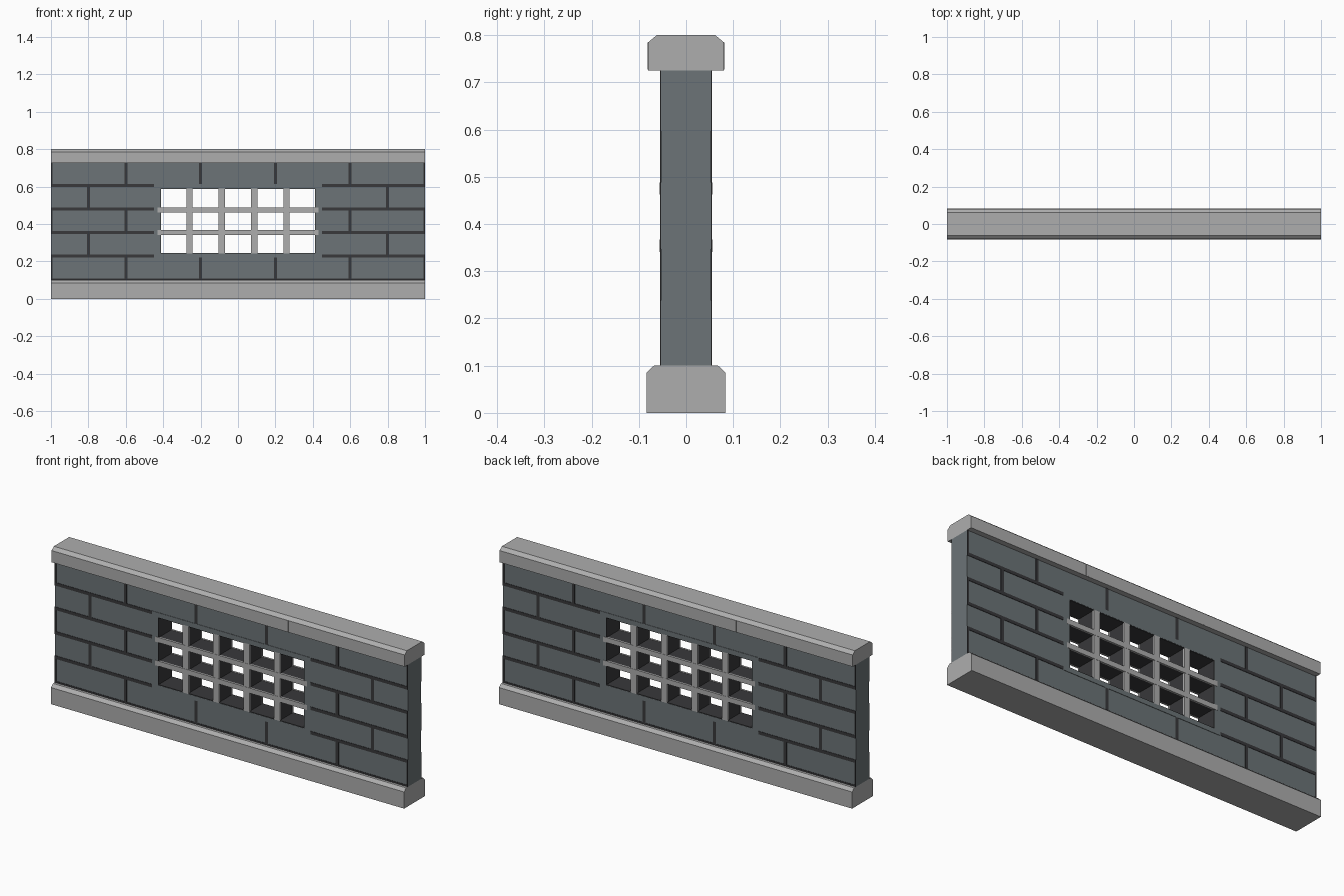
import bpy, bmesh

if "Cube" in bpy.data.objects:
    bpy.data.objects.remove(bpy.data.objects["Cube"])

def mat(name, c):
    m = bpy.data.materials.new(name)
    m.diffuse_color = (*c, 1)
    m.use_nodes = True
    m.node_tree.nodes["Principled BSDF"].inputs["Base Color"].default_value = m.diffuse_color
    return m

STONE = mat("light stone", (0.42, 0.42, 0.42))
SLATE = mat("slate brick", (0.150, 0.174, 0.184))
DARK = mat("dark mortar", (0.040, 0.040, 0.043))

def make(name, bm, material):
    bmesh.ops.recalc_face_normals(bm, faces=bm.faces)
    me = bpy.data.meshes.new(name)
    bm.to_mesh(me)
    bm.free()
    me.materials.append(material)
    bpy.context.collection.objects.link(bpy.data.objects.new(name, me))

def boxes(name, items, material):
    """items: (x0, x1, y0, y1, z0, z1)"""
    bm = bmesh.new()
    for x0, x1, y0, y1, z0, z1 in items:
        x0, x1 = max(x0, -1), min(x1, 1)
        vs = bmesh.ops.create_cube(bm, size=1)["verts"]
        for v in vs:
            v.co = (x1 if v.co.x > 0 else x0, y1 if v.co.y > 0 else y0, z1 if v.co.z > 0 else z0)
    make(name, bm, material)

def beam(name, half, top_half, z0, z1, z2):
    """Chamfered profile extruded along x"""
    bm = bmesh.new()
    pts = [(-half, z0), (half, z0), (half, z1), (top_half, z2), (-top_half, z2), (-half, z1)]
    f = bm.faces.new([bm.verts.new((-1, y, z)) for y, z in pts])
    g = bmesh.ops.extrude_face_region(bm, geom=[f])["geom"]
    bmesh.ops.translate(bm, vec=(2, 0, 0), verts=[v for v in g if isinstance(v, bmesh.types.BMVert)])
    make(name, bm, STONE)

def ring(x, z0, z1, t, d):
    """Four boxes around an opening, t = thickness outwards"""
    return [(-x - t, -x, -d, d, z0 - t, z1 + t), (x, x + t, -d, d, z0 - t, z1 + t),
            (-x, x, -d, d, z0 - t, z0), (-x, x, -d, d, z1, z1 + t)]

# base and coping
beam("base", 0.084, 0.068, 0, 0.085, 0.1)
beam("coping", 0.08, 0.062, 0.725, 0.785, 0.8)
boxes("coping_joints", [(x - 0.008, x + 0.008, -0.081, 0.081, 0.727, 0.784)
                        for x in (-1 / 3, 1 / 3)], STONE)

# brick wall around the window
W, Z0, Z1, D = 0.415, 0.243, 0.59, 0.053
FX, FZ0, FZ1 = 0.449, 0.22, 0.614
boxes("wall", [(-1, -FX, -D, D, 0.1, 0.725), (FX, 1, -D, D, 0.1, 0.725),
               (-FX, FX, -D, D, 0.1, FZ0), (-FX, FX, -D, D, FZ1, 0.725)], SLATE)

# mortar lines on both faces
rows = [0.1, 0.23, 0.355, 0.48, 0.605, 0.725]
h = 0.008
strips = []
for y0, y1 in ((-0.055, -D + 0.002), (D - 0.002, 0.055)):
    for z in rows[1:-1]:
        strips += [(-1, -FX, y0, y1, z - h, z + h), (FX, 1, y0, y1, z - h, z + h)]
    strips.append((-1, 1, y0, y1, 0.1, 0.108))
    for i in range(5):
        for x in ((-1, -0.6, -0.2, 0.2, 0.6, 1) if i % 2 == 0 else (-0.8, 0.8)):
            z0, z1 = rows[i], rows[i + 1]
            if abs(x) < FX:  # stop at the window frame
                z0, z1 = (z0, FZ0) if i == 0 else (FZ1, z1) if i == 4 else (0, 0)
            if z1 > z0:
                strips.append((x - h, x + h, y0, y1, z0, z1))
boxes("mortar", strips, DARK)

# window frame and its dark lining
boxes("window_frame", [(-FX, -W, -0.055, 0.055, FZ0, FZ1), (W, FX, -0.055, 0.055, FZ0, FZ1),
                       (-W, W, -0.055, 0.055, FZ0, Z0), (-W, W, -0.055, 0.055, Z1, FZ1)], SLATE)
boxes("window_lining", ring(W - 0.003, Z0 + 0.003, Z1 - 0.003, 0.004, 0.054), DARK)

# grille: dark core through the wall, light bars on both faces
xs = [-0.259, -0.086, 0.086, 0.259]
zs = [0.354, 0.475]
boxes("grille_core", [(x - 0.016, x + 0.016, -0.048, 0.048, Z0, Z1) for x in xs] +
      [(-W, W, -0.047, 0.047, z - 0.012, z + 0.012) for z in zs], DARK)
bars = []
for y0, y1 in ((-0.055, -0.046), (0.046, 0.055)):
    bars += [(x - 0.017, x + 0.017, y0, y1, Z0, Z1) for x in xs]
    s = 0.001 if y1 > 0 else -0.001
    bars += [(-0.43, 0.43, y0 + s, y1 + s, z - 0.013, z + 0.013) for z in zs]
boxes("grille_bars", bars, STONE)
